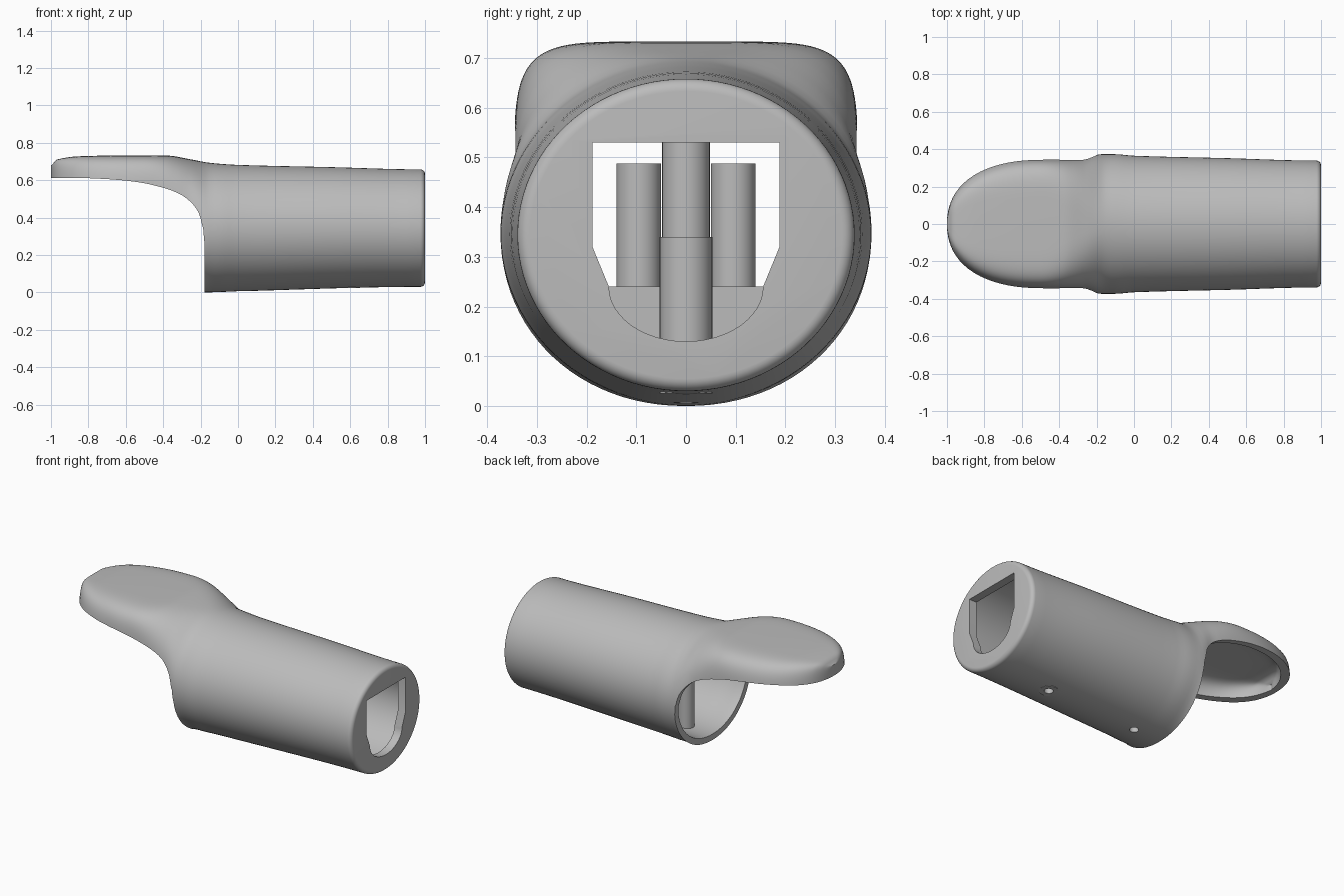
import bpy, bmesh, math

if "Cube" in bpy.data.objects:
    bpy.data.objects.remove(bpy.data.objects["Cube"], do_unlink=True)

grey = bpy.data.materials.new("plain grey")
grey.use_nodes = True
grey.diffuse_color = (0.5, 0.5, 0.5, 1)
grey.node_tree.nodes["Principled BSDF"].inputs["Base Color"].default_value = grey.diffuse_color


def loft(name, rings):
    """Closed solid through a list of equal-length point rings."""
    bm = bmesh.new()
    loops = [[bm.verts.new(p) for p in ring] for ring in rings]
    count = len(loops[0])
    for a, b in zip(loops, loops[1:]):
        for i in range(count):
            j = (i + 1) % count
            bm.faces.new((a[i], a[j], b[j], b[i]))
    bm.faces.new(loops[0])
    bm.faces.new(loops[-1])
    bmesh.ops.recalc_face_normals(bm, faces=bm.faces)
    mesh = bpy.data.meshes.new(name)
    bm.to_mesh(mesh)
    bm.free()
    mesh.materials.append(grey)
    obj = bpy.data.objects.new(name, mesh)
    bpy.context.collection.objects.link(obj)
    return obj


def post(name, x, y, radius, low, high):
    angles = [math.tau * i / 32 for i in range(32)]
    return loft(name, [[(x + radius * math.cos(a), y + radius * math.sin(a), z)
                        for a in angles] for z in (low, high)])


def cut(obj, cutter):
    mod = obj.modifiers.new("cut", 'BOOLEAN')
    mod.operation = 'DIFFERENCE'
    mod.solver = 'EXACT'
    mod.object = cutter
    bpy.context.view_layer.objects.active = obj
    bpy.ops.object.modifier_apply(modifier=mod.name)


def curve(points, x):
    """Smooth value at x through (x, value) points."""
    if x <= points[0][0]:
        return points[0][1]
    for i in range(len(points) - 1):
        (x0, v0), (x1, v1) = points[i], points[i + 1]
        if x <= x1:
            def slope(k):
                if k == 0 or k == len(points) - 1:
                    return 0
                a, b, c = points[k - 1:k + 2]
                l, r = (b[1] - a[1]) / (b[0] - a[0]), (c[1] - b[1]) / (c[0] - b[0])
                return 0 if l * r <= 0 else 2 * l * r / (l + r)
            t, h = (x - x0) / (x1 - x0), x1 - x0
            return (v0 * (1 + 2 * t) * (1 - t) ** 2 + slope(i) * h * t * (1 - t) ** 2
                    + v1 * t * t * (3 - 2 * t) + slope(i + 1) * h * t * t * (t - 1))
    return points[-1][1]


# Shape of the shell along its length
TOP = [(-1, .68), (-.97, .71), (-.85, .728), (-.6, .733), (-.38, .732), (-.26, .713),
       (-.15, .693), (0, .682), (.5, .67), (.97, .658)]
BOTTOM = [(-.2, 0), (0, .006), (.97, .03)]
WIDTH = [(-.5, .346), (-.28, .35), (-.18, .373), (-.1, .373), (0, .365), (.5, .352), (.97, .339)]
SQUARE = [(-.5, 6), (-.32, 3.6), (-.15, 2), (0, 2)]


def section(x, wall=0, shrink=0):
    width = curve(WIDTH, x)
    if x < -.5:
        u = min((-.5 - x) / .5, .999)
        width *= (1 - u ** 2.3) ** (1 / 2.3)
    top, low, n = curve(TOP, x), curve(BOTTOM, x), curve(SQUARE, x)
    width = max(width - wall - shrink, .004)
    mid, half = (top + low) / 2, (top - low) / 2 - wall - shrink
    px = -.18 + (x + .18) * .958 if wall and x < -.18 else x
    ring = []
    for i in range(96):
        c, s = math.cos(math.tau * i / 96), math.sin(math.tau * i / 96)
        ring.append((px, width * math.copysign(abs(c) ** (2 / n), c),
                     mid + half * math.copysign(abs(s) ** (2 / n), s)))
    return ring


tip = [-.5 - .5 * math.sin(math.pi / 2 * i / 18) for i in range(18, 0, -1)]
neck = [-.5 + .025 * i for i in range(21)]
barrel = [.1 * i for i in range(1, 10)]

# Hollow shell with a rounded closed end
fillet = [(1 - .025 * (1 - math.sin(a)), .025 * (1 - math.cos(a)))
          for a in [math.pi / 2 * i / 6 for i in range(7)]]
shell = loft("shell", [section(x) for x in tip + neck + barrel]
             + [section(x, 0, s) for x, s in fillet])
cavity = loft("cavity_cutter", [section(x, .036) for x in tip + neck + barrel + [.95]])

# Side profile that frees the paddle from the barrel
EDGE = [(-1.2, .612), (-.85, .612), (-.7, .606), (-.55, .592), (-.4, .56), (-.3, .52),
        (-.24, .47), (-.205, .415), (-.187, .35), (-.18, .27), (-.18, -.2), (-1.2, -.2)]
fine = [(-1.2, .612)] + [(x, curve(EDGE[:9], x)) for x in
                         [-.85 + .663 * math.sin(math.pi / 2 * i / 24) for i in range(25)]]
profile = fine + EDGE[9:]
under = loft("under_cutter", [[(x, y, z) for x, z in profile] for y in (-.6, .6)])

# Window in the closed end
arc = [(.155 * math.cos(a), .24 - .11 * math.sin(a))
       for a in [math.pi * i / 24 for i in range(25)]]
outline = [(.188, .53), (.188, .32)] + arc + [(-.188, .32), (-.188, .53)]
window = loft("window_cutter", [[(x, y, z) for y, z in outline] for x in (.9, 1.1)])

for cutter in (cavity, under, window):
    cut(shell, cutter)

# Screw pillars with bores from below
pillars = [post("rear_pillar", 0, 0, .048, .02, .66),
           post("front_pillar", .6, 0, .053, .025, .34)]
bores = [post("bore_cutter", x, 0, .025, -.1, .22) for x in (0, .6)]
for pillar, bore in zip(pillars, bores):
    cut(shell, bore)
    cut(pillar, bore)

# Cross wall carrying two side posts
rib = [(y, z) for y, z in [(.29, .24), (-.29, .24)]]
rib += [(.31 * math.cos(a), .34 + .315 * math.sin(a))
        for a in [math.pi * (1.12 + .76 * i / 20) for i in range(21)]]
wall = loft("cross_wall", [[(x, y, z) for y, z in rib] for x in (.33, .43)])
posts = [post("side_post", .38, .095 * side, .045, .23, .488) for side in (-1, 1)]

for cutter in [cavity, under, window] + bores:
    bpy.data.objects.remove(cutter, do_unlink=True)

for obj in [shell, wall] + pillars + posts:
    bpy.ops.object.select_all(action='DESELECT')
    obj.select_set(True)
    bpy.context.view_layer.objects.active = obj
    bpy.ops.object.shade_smooth_by_angle(angle=math.radians(35))
